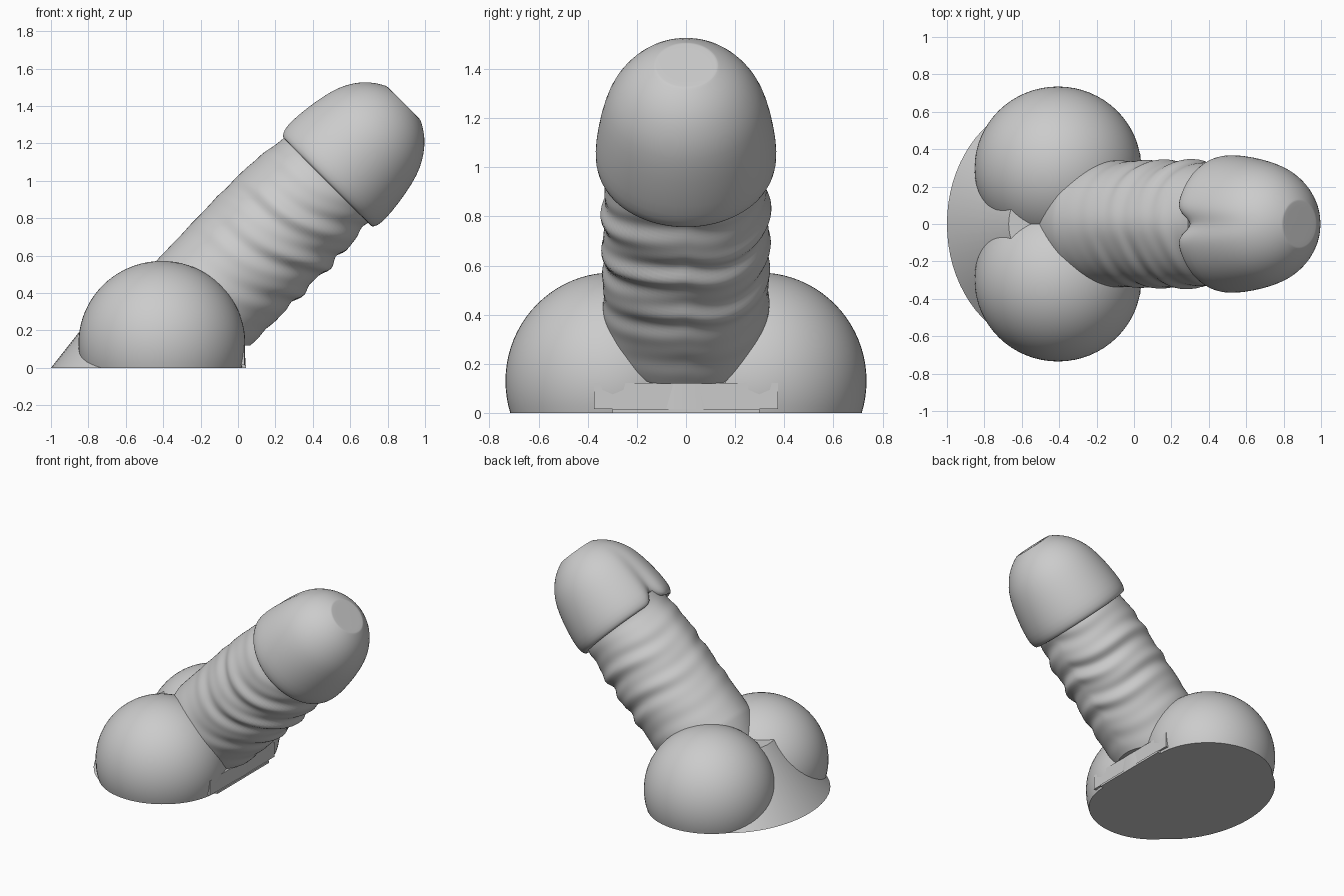
import bpy, bmesh, math
from mathutils import Vector

cube = bpy.data.objects.get("Cube")
if cube:
    bpy.data.objects.remove(cube)

grey = bpy.data.materials.new("plain grey")
grey.use_nodes = True
colour = (0.6, 0.6, 0.6, 1)
grey.diffuse_color = colour
grey.node_tree.nodes["Principled BSDF"].inputs["Base Color"].default_value = colour

# Tilted frame: origin at the rim of the head
ORIGIN = Vector((0.47, 0, 1.0))
AXIS = Vector((1, 0, 1)).normalized()
UPPER = Vector((-1, 0, 1)).normalized()
SIDE = Vector((0, 1, 0))


def finish(name, bm, cut_z=None, angle=40, subdivide=0):
    """Trim flat at a height, then turn the bmesh into a shaded object."""
    if cut_z is not None:
        cut = bmesh.ops.bisect_plane(bm, geom=bm.verts[:] + bm.edges[:] + bm.faces[:],
                                     plane_co=(0, 0, cut_z), plane_no=(0, 0, 1), clear_inner=True)
        rim = [e for e in cut["geom_cut"] if isinstance(e, bmesh.types.BMEdge)]
        bmesh.ops.holes_fill(bm, edges=rim, sides=0)
    bmesh.ops.recalc_face_normals(bm, faces=bm.faces[:])
    mesh = bpy.data.meshes.new(name)
    bm.to_mesh(mesh)
    bm.free()
    mesh.materials.append(grey)
    ob = bpy.data.objects.new(name, mesh)
    bpy.context.collection.objects.link(ob)
    bpy.ops.object.select_all(action="DESELECT")
    ob.select_set(True)
    bpy.context.view_layer.objects.active = ob
    if subdivide:
        ob.modifiers.new("smooth", "SUBSURF").levels = subdivide
        ob.modifiers["smooth"].render_levels = subdivide
    bpy.ops.object.shade_smooth_by_angle(angle=math.radians(angle))
    return ob


def loft(rings):
    """Skin a list of closed point loops and cap both ends."""
    bm = bmesh.new()
    loops = [[bm.verts.new(p) for p in ring] for ring in rings]
    n = len(loops[0])
    for a, b in zip(loops, loops[1:]):
        for i in range(n):
            j = (i + 1) % n
            bm.faces.new((a[i], a[j], b[j], b[i]))
    bm.faces.new(loops[0])
    bm.faces.new(loops[-1])
    return bm


def tilted(t, r, a):
    return ORIGIN + AXIS * t + (UPPER * math.cos(a) + SIDE * math.sin(a)) * r


def bump(x, centre, width):
    return math.exp(-((x - centre) / width) ** 2)


def angles(n):
    return [math.tau * i / n - math.pi for i in range(n)]


# Head: rounded dome with a notched rim, upper crease and flat tip
def head_point(t, r, a):
    fade = max(0, 1 - t / 0.5)
    notch = bump(a, 0, 0.16) * fade
    return tilted(t + 0.08 * notch * fade, r - 0.035 * notch, a)


profile = [(0.05, 0.2), (0.015, 0.31), (-0.005, 0.34), (0.008, 0.357), (0.05, 0.37), (0.13, 0.367),
           (0.26, 0.349), (0.37, 0.322), (0.44, 0.289), (0.51, 0.24), (0.56, 0.18),
           (0.585, 0.133), (0.587, 0.129), (0.588, 0.12)]
finish("head", loft([[head_point(t, r, a) for a in angles(80)] for t, r in profile]), subdivide=1)


# Shaft: tilted column with chevron wrinkles and a soft upper ridge
def shaft_radius(t, a):
    under = (1 - math.cos(a)) / 2
    fold = t + 0.16 * abs(math.sin(a / 2 + math.pi / 2)) + 0.02 * math.sin(3 * a)
    wrinkle = math.sin(fold * 34) + 0.5 * math.sin(fold * 57 + 2 * a)
    strength = 0.011 * (0.15 + 0.85 * under ** 0.5) * bump(t, -0.35, 0.36)
    ridge = 0.014 * bump(a, 0, 0.3) * bump(t, -0.4, 0.4)
    taper = 1 - 0.45 * max(0, (-0.93 - t) / 0.4) ** 1.3
    neck = 0.02 * bump(t, 0.0, 0.12)
    return (0.337 + strength * wrinkle + ridge - neck) * taper


steps = [-1.3 + 1.37 * i / 90 for i in range(91)]
finish("shaft", loft([[tilted(t, shaft_radius(t, a), a) for a in angles(96)] for t in steps]), cut_z=0.12)

# Paired round lobes, trimmed flat on the ground
for name, side in (("left_lobe", 1), ("right_lobe", -1)):
    bm = bmesh.new()
    bmesh.ops.create_uvsphere(bm, u_segments=64, v_segments=40, radius=0.437)
    bmesh.ops.scale(bm, vec=(1.02, 1, 1.01), verts=bm.verts)
    bmesh.ops.translate(bm, vec=(-0.407, side * 0.298, 0.13), verts=bm.verts)
    finish(name, bm, cut_z=0)


# Base: oval skirt sloping at the back and upright at the front
def oval(cx, rx, ry, z):
    return [Vector((cx + rx * math.cos(a), ry * math.sin(a), z)) for a in angles(72)]


finish("base_skirt", loft([oval(-0.48, 0.52, 0.65, 0), oval(-0.32, 0.35, 0.3, 0.42)]))

# Front wall and the thin lip beneath it
for name, x, half, low, high in (("front_wall", 0.035, 0.375, 0.015, 0.122), ("front_lip", 0.042, 0.3, 0, 0.015)):
    bm = bmesh.new()
    bmesh.ops.create_cube(bm, size=1)
    bmesh.ops.scale(bm, vec=(0.16, 2 * half, high - low), verts=bm.verts)
    bmesh.ops.translate(bm, vec=(x - 0.08, 0, (low + high) / 2), verts=bm.verts)
    finish(name, bm)
